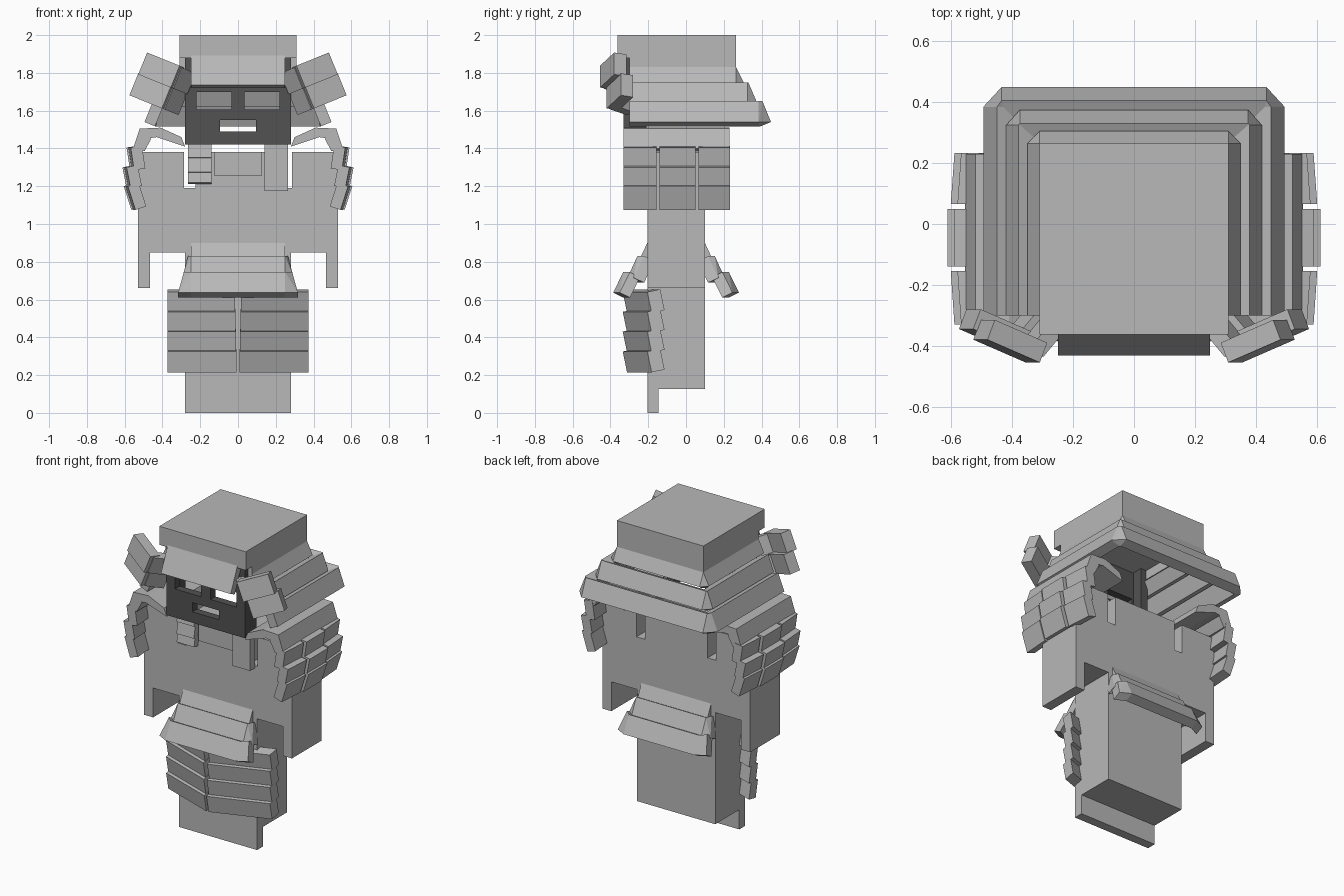
import bpy, bmesh, math
from mathutils import Vector, Matrix

cube = bpy.data.objects.get("Cube")
if cube:
    bpy.data.objects.remove(cube, do_unlink=True)


def material(name, v):
    m = bpy.data.materials.new(name)
    m.use_nodes = True
    m.diffuse_color = (v, v, v, 1)
    m.node_tree.nodes["Principled BSDF"].inputs["Base Color"].default_value = (v, v, v, 1)
    return m


GREY = material("plain grey", 0.48)
DARK = material("dark grey", 0.085)


def hull(name, groups, mat=GREY):
    """One object made of convex blocks, each given by its corner points."""
    bm = bmesh.new()
    for pts in groups:
        part = bmesh.new()
        for p in pts:
            part.verts.new(p)
        bmesh.ops.convex_hull(part, input=part.verts)
        bmesh.ops.dissolve_limit(part, angle_limit=0.01, verts=part.verts, edges=part.edges)
        bmesh.ops.recalc_face_normals(part, faces=part.faces)
        tmp = bpy.data.meshes.new("tmp")
        part.to_mesh(tmp)
        part.free()
        bm.from_mesh(tmp)
        bpy.data.meshes.remove(tmp)
    me = bpy.data.meshes.new(name)
    bm.to_mesh(me)
    bm.free()
    me.materials.append(mat)
    ob = bpy.data.objects.new(name, me)
    bpy.context.collection.objects.link(ob)
    return ob


def box(x0, x1, y0, y1, z0, z1):
    return [(x, y, z) for x in (x0, x1) for y in (y0, y1) for z in (z0, z1)]


def turned(center, size, yaw=0, roll=0, pitch=0):
    """Corners of a box rotated about its centre (degrees)."""
    r = (Matrix.Rotation(math.radians(roll), 3, 'Y') @ Matrix.Rotation(math.radians(yaw), 3, 'Z')
         @ Matrix.Rotation(math.radians(pitch), 3, 'X'))
    h = Vector(size) / 2
    return [Vector(center) + r @ Vector(p) for p in box(-h.x, h.x, -h.y, h.y, -h.z, h.z)]


def section(a, b, t):
    """Slanted slat section: outer top a, outer bottom b, thickness t inwards."""
    a, b = Vector(a), Vector(b)
    d = (b - a).normalized()
    n = Vector((d.y, -d.x)) * t
    return [a, b, b + n, a + n]


def slat_x(sec, s, y0, y1):
    return [(s * u, y, z) for y in (y0, y1) for u, z in sec]


def slat_y(sec, s, x0, x1, off=0):
    return [(x, s * u + off, z) for x in (x0, x1) for u, z in sec]


def mirror(groups):
    return groups + [[(-p[0], p[1], p[2]) for p in g] for g in groups]


# Helmet crown
hull("helmet_crown", [box(-.31, .31, -.363, .265, 1.88, 2.0)])
hull("helmet_band", [box(-.31, -.27, -.3, .265, 1.82, 1.88), box(.27, .31, -.3, .265, 1.82, 1.88),
                     box(-.27, .27, .225, .265, 1.82, 1.88)])

# Flared neck guard: side slats, back slat and corner fill on each tier
tiers = [(.265, .305, .31, .35, 1.83, 1.75, .31, .265),
         (.33, .375, .38, .42, 1.75, 1.645, .375, .325),
         (.405, .45, .45, .495, 1.65, 1.54, .435, .385)]
for i, (yt, yb, xt, xb, zt, zb, hw, ye) in enumerate(tiers):
    back = section((yt, zt), (yb, zb), .06)
    side = section((xt, zt), (xb, zb), .06)
    hull(f"neck_guard_back_{i}", [slat_y(back, 1, -hw, hw)])
    hull(f"neck_guard_sides_{i}", [slat_x(side, s, -.3, ye) for s in (1, -1)])
    corner = [(hw, u, z) for u, z in back] + [(u, ye, z) for u, z in side]
    hull(f"neck_guard_corners_{i}", mirror([corner]))

# Sloping visor over the brow
hull("visor", [slat_y(section((.36, 1.9), (.432, 1.737), .045), -1, -.25, .25)])

# Face mask: bars around the eye and mouth openings, with side walls
mask = [(-.28, .28, 1.70, 1.88), (-.28, -.22, 1.42, 1.70), (.22, .28, 1.42, 1.70),
        (-.035, .035, 1.605, 1.70), (-.22, .22, 1.55, 1.605),
        (-.22, -.095, 1.42, 1.55), (.095, .22, 1.42, 1.55), (-.095, .095, 1.42, 1.49)]
hull("face_mask", [box(a, b, -.33, -.28, c, d) for a, b, c, d in mask]
     + [box(.23, .28, -.28, -.21, 1.42, 1.88), box(-.28, -.23, -.28, -.21, 1.42, 1.88)], DARK)

# Turned-back helmet wings: two stepped blocks and their inner arms
wings = []
for du, y in ((.06, -.385), (-.06, -.35)):
    cx, cz = .43 - .39 * du, 1.755 + .92 * du
    wings.append(turned((cx, y, cz), (.20, .07, .125), 22, -22))
    wings.append(turned((cx - .105, y + .012, cz - .045), (.12, .055, .12), -48, -22))
hull("helmet_wings", mirror(wings))

# Shoulder caps
cap = [[(.30, 1.43), (.36, 1.505), (.52, 1.51), (.555, 1.41), (.495, 1.385), (.46, 1.43)]]
cap = [[(.28, 1.41), (.30, 1.46), (.41, 1.51), (.43, 1.46)],
       [(.41, 1.51), (.52, 1.505), (.50, 1.45), (.43, 1.46)],
       [(.52, 1.505), (.555, 1.40), (.495, 1.385), (.46, 1.45)]]
hull("shoulder_caps", mirror([[(x, y, z) for x, z in g for y in (-.33, .23)] for g in cap]))

# Shoulder guards: overlapping rows, a raised middle panel and angled ends
rows = [((.59, 1.405), (.572, 1.285)), ((.612, 1.30), (.59, 1.19)), ((.605, 1.20), (.565, 1.075))]
for i, (a, b) in enumerate(rows):
    mid = section(a, b, .06)
    end = section((a[0] - .022, a[1]), (b[0] - .022, b[1]), .06)
    near = [(u + .012, z) for u, z in end]
    groups = [slat_x(mid, 1, -.14, .05)]
    for y0, y1 in ((-.155, -.33), (.065, .233)):
        groups.append([(u, y0, z) for u, z in near] + [(u, y1, z) for u, z in end])
    hull(f"shoulder_guard_row_{i}", mirror(groups))

# Torso with neck slots, arm stubs and lower body
Y0, Y1 = -.205, .10
hull("torso", [box(-.53, .53, Y0, Y1, .85, 1.19), box(-.225, .225, Y0, Y1, 1.19, 1.38)]
     + mirror([box(.285, .53, Y0, Y1, 1.19, 1.38)]))
hull("arm_stubs", mirror([box(.465, .53, Y0, Y1, .66, .85)]))
hull("lower_body", [box(-.28, .28, Y0, Y1, .127, .85)])
hull("front_apron", [box(-.28, .28, Y0, -.145, 0, .127)])

# Chest plates and shoulder ties
hull("chest_plate", [box(-.125, .125, -.225, Y0, 1.255, 1.38)])
hull("left_tie_plate", [box(.14, .265, -.255, Y0, 1.175, 1.42)])
hull("right_tie_plate", [turned((-.2025, -.225, z), (.125, .04, h), pitch=-10)
                         for z, h in ((1.385, .075), (1.31, .08), (1.245, .06))])

# Flared belt slats, front and back, with turned corner blocks
belt = [((.1525, .9), (.19, .82)), ((.205, .83), (.258, .715)), ((.28, .745), (.333, .637))]
for s, label in ((-1, "front"), (1, "back")):
    for i, (a, b) in enumerate(belt):
        hull(f"belt_{label}_slat_{i}", [slat_y(section(a, b, .06), s, -.25, .25, -.0525)])
    ends = []
    for (a, b), dx in zip(belt[1:], (0, .022)):
        sec = section(a, b, .06)
        inner = [(.25, s * u - .0525, z) for u, z in sec]
        outer = [(.265 + dx + (.03 if z < (a[1] + b[1]) / 2 else 0), s * (u - .035) - .0525, z)
                 for u, z in sec]
        ends.append(inner + outer)
    hull(f"belt_{label}_corners", mirror(ends))

# Front skirt: four rows of slats meeting in a forward ridge
for i in range(4):
    zt = .64 - .105 * i
    sec = section((.335, zt), (.312, zt - .11), .07)
    half = [(.008 + .008 * (3 - i) / 3, -u, z) for u, z in sec]
    half += [(.372, -u + .13, z) for u, z in sec]
    hull(f"skirt_row_{i}", mirror([half]))
